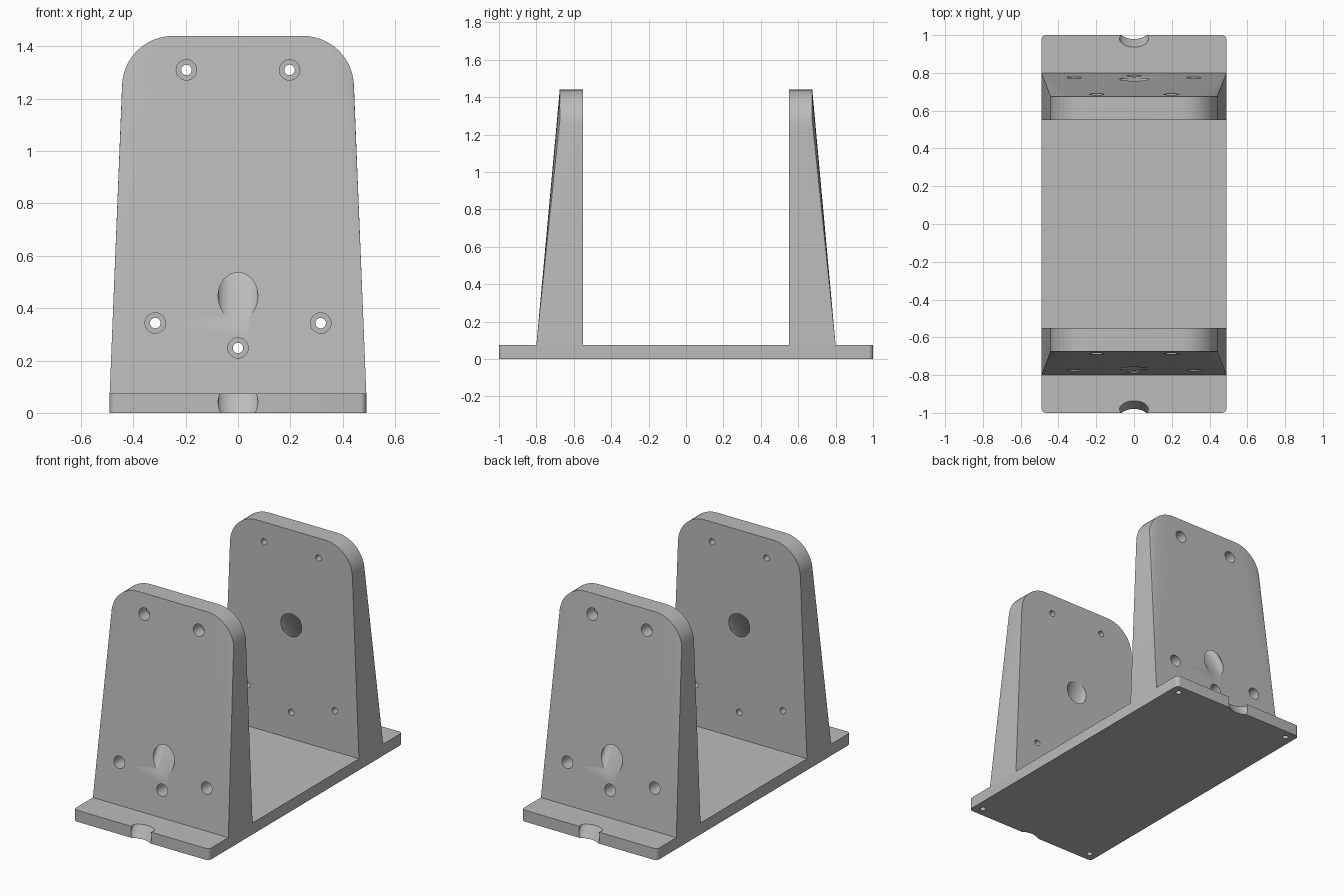
import bpy, bmesh
from math import cos, sin, pi
from mathutils import Vector

cube = bpy.data.objects.get("Cube")
if cube:
    bpy.data.objects.remove(cube, do_unlink=True)

HALF_W, BASE_T, TOP = 0.49, 0.075, 1.44
INNER, OUTER, OUTER_TOP = 0.55, 0.80, 0.675

grey = bpy.data.materials.new("plain grey")
grey.use_nodes = True
grey.diffuse_color = (0.5, 0.5, 0.5, 1)
grey.node_tree.nodes["Principled BSDF"].inputs["Base Color"].default_value = (0.5, 0.5, 0.5, 1)


def make_object(name, bm):
    bmesh.ops.recalc_face_normals(bm, faces=bm.faces)
    mesh = bpy.data.meshes.new(name)
    bm.to_mesh(mesh)
    bm.free()
    mesh.materials.append(grey)
    obj = bpy.data.objects.new(name, mesh)
    bpy.context.collection.objects.link(obj)
    return obj


def loft(bm, rings, u, v, sides=32):
    """Capped tube through circles (centre, radius) lying in the u-v plane."""
    loops = []
    for centre, r in rings:
        loops.append([bm.verts.new(Vector(centre) + r * (u * cos(2 * pi * i / sides) + v * sin(2 * pi * i / sides)))
                      for i in range(sides)])
    for a, b in zip(loops, loops[1:]):
        for i in range(sides):
            j = (i + 1) % sides
            bm.faces.new((a[i], a[j], b[j], b[i]))
    bm.faces.new(loops[0])
    bm.faces.new(loops[-1])


X, Y, Z = Vector((1, 0, 0)), Vector((0, 1, 0)), Vector((0, 0, 1))


def slanted_bore(bm, s):
    # Cable bore running down from the inner face to the end of the base
    def z(y):
        return 0.82 - 1.733 * (y - INNER)
    loft(bm, [((0, s * y, z(y)), 0.076) for y in (0.5, 1.06)], X, Z, 48)


def cut(obj, cutter):
    cutter.hide_render = True
    mod = obj.modifiers.new("holes", 'BOOLEAN')
    mod.operation, mod.solver, mod.object = 'DIFFERENCE', 'EXACT', cutter
    bpy.ops.object.select_all(action='DESELECT')
    bpy.context.view_layer.objects.active = obj
    obj.select_set(True)
    bpy.ops.object.modifier_apply(modifier=mod.name)
    bpy.data.objects.remove(cutter, do_unlink=True)
    bpy.ops.object.shade_smooth_by_angle(angle=0.5)


# Base plate with rounded corners
bm = bmesh.new()
bmesh.ops.create_cube(bm, size=1)
bmesh.ops.scale(bm, vec=(2 * HALF_W, 2, BASE_T), verts=bm.verts)
bmesh.ops.translate(bm, vec=(0, 0, BASE_T / 2), verts=bm.verts)
corners = [e for e in bm.edges if abs(e.verts[0].co.z - e.verts[1].co.z) > 0.01]
bmesh.ops.bevel(bm, geom=corners, offset=0.025, segments=6, profile=0.5, affect='EDGES')
base = make_object("base_plate", bm)

# Blind holes under the corners and the notches at both ends
bm = bmesh.new()
for s in (-1, 1):
    slanted_bore(bm, s)
    for x in (-0.43, 0.43):
        loft(bm, [((x, s * 0.94, z), 0.018) for z in (-0.05, 0.05)], X, Y)
cut(base, make_object("base_cutter", bm))

# Tapered uprights: hull of a rectangular foot and a round-shouldered head
for name, s in (("front_upright", -1), ("back_upright", 1)):
    bm = bmesh.new()
    for side in (-1, 1):
        for y in (INNER, OUTER):
            bm.verts.new((side * HALF_W, s * y, BASE_T))
        for y in (INNER, OUTER_TOP):
            for i in range(13):
                a = pi / 2 * i / 12
                bm.verts.new((side * (0.248 + 0.195 * cos(a)), s * y, TOP - 0.195 * (1 - sin(a))))
    bmesh.ops.convex_hull(bm, input=bm.verts)
    bmesh.ops.dissolve_limit(bm, angle_limit=0.002, verts=bm.verts, edges=bm.edges)
    upright = make_object(name, bm)

    # Counterbored screw holes and the slanted bore
    bm = bmesh.new()
    slanted_bore(bm, s)
    for x, z in ((-0.197, 1.31), (0.197, 1.31), (-0.316, 0.343), (0.316, 0.343), (0, 0.248)):
        steps = ((0.5, 0.02), (0.61, 0.02), (0.61, 0.039), (0.805, 0.039))
        loft(bm, [((x, s * y, z), r) for y, r in steps], X, Z)
    cut(upright, make_object("upright_cutter", bm))
